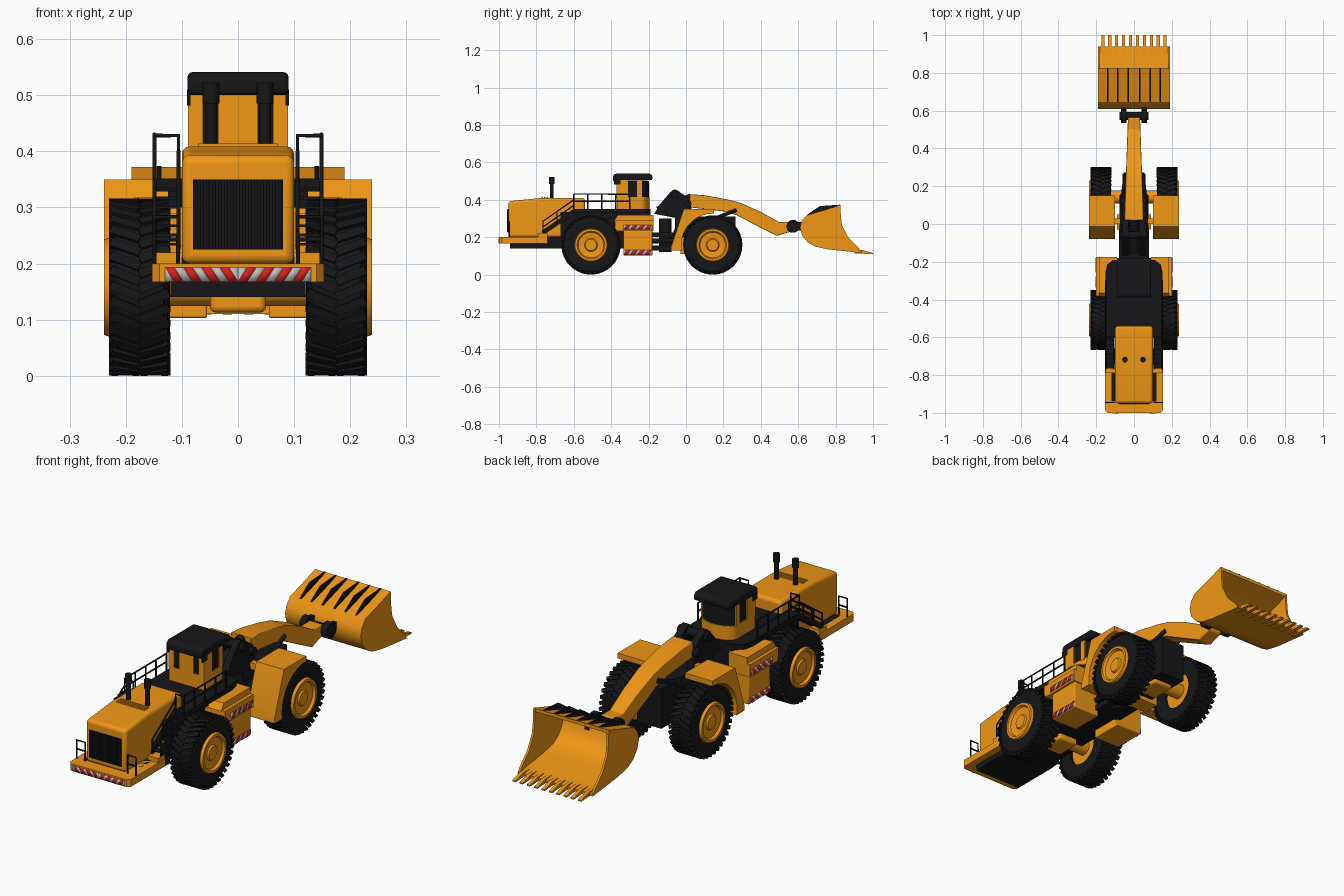
import bpy, bmesh
from math import radians, sin, cos, pi, tau
from mathutils import Matrix, Vector

if "Cube" in bpy.data.objects:
    bpy.data.objects.remove(bpy.data.objects["Cube"])


def material(name, rgb):
    m = bpy.data.materials.new(name)
    m.diffuse_color = (*rgb, 1)
    m.use_nodes = True
    m.node_tree.nodes["Principled BSDF"].inputs["Base Color"].default_value = m.diffuse_color
    return m


ORANGE = material("orange", (0.87, 0.31, 0.008))
BLACK = material("black", (0.008, 0.008, 0.009))
RED = material("red", (0.7, 0.015, 0.01))
WHITE = material("white", (0.5, 0.5, 0.5))


def finish(name, data, mats, mirror=False, bevel=0):
    o = bpy.data.objects.new(name, data)
    bpy.context.collection.objects.link(o)
    for m in mats:
        data.materials.append(m)
    if bevel:
        b = o.modifiers.new("bevel", 'BEVEL')
        b.width, b.segments = bevel, 3
        b.limit_method = 'ANGLE'
    if mirror:
        o.modifiers.new("mirror", 'MIRROR').use_mirror_merge = False
    return o


def to_mesh(bm, name):
    bmesh.ops.recalc_face_normals(bm, faces=bm.faces)
    me = bpy.data.meshes.new(name)
    bm.to_mesh(me)
    bm.free()
    return me


def prism(name, pts, a, b, mat, axis='X', mirror=False, bevel=0):
    """Extrude a (y,z) profile along x, or an (x,y) profile along z, from a to b."""
    bm = bmesh.new()
    place = (lambda p, t: (t, *p)) if axis == 'X' else (lambda p, t: (*p, t))
    lo = [bm.verts.new(place(p, a)) for p in pts]
    hi = [bm.verts.new(place(p, b)) for p in pts]
    bm.faces.new(lo)
    bm.faces.new(hi)
    for i in range(len(pts)):
        j = (i + 1) % len(pts)
        bm.faces.new((lo[i], lo[j], hi[j], hi[i]))
    return finish(name, to_mesh(bm, name), [mat], mirror, bevel)


def box(name, x, y, z, mat, mirror=False, bevel=0):
    pts = [(y[0], z[0]), (y[1], z[0]), (y[1], z[1]), (y[0], z[1])]
    return prism(name, pts, x[0], x[1], mat, 'X', mirror, bevel)


def tubes(name, paths, r, mat, mirror=False):
    c = bpy.data.curves.new(name, 'CURVE')
    c.dimensions, c.bevel_depth, c.bevel_resolution, c.use_fill_caps = '3D', r, 3, True
    for path in paths:
        s = c.splines.new('POLY')
        s.points.add(len(path) - 1)
        for p, co in zip(s.points, path):
            p.co = (*co, 1)
    return finish(name, c, [mat], mirror)


def lathe(bm, profile, n=48):
    vs = [bm.verts.new((x, 0, r)) for x, r in profile]
    es = [bm.edges.new(e) for e in zip(vs, vs[1:])]
    bmesh.ops.spin(bm, geom=vs + es, axis=(1, 0, 0), cent=(0, 0, 0), angle=tau, steps=n)
    bmesh.ops.remove_doubles(bm, verts=bm.verts, dist=1e-5)


def hazard(name, start, u, length, height, n):
    """Diagonal red and white stripes on an upright board."""
    bm = bmesh.new()
    w, start, u = length / n, Vector(start), Vector(u)
    at = lambda k, z: bm.verts.new(start + u * min(max(k * w, 0), length) + Vector((0, 0, z)))
    for i in range(-1, n):
        f = bm.faces.new((at(i, 0), at(i + 1, 0), at(i + 2, height), at(i + 1, height)))
        f.material_index = i % 2
    o = finish(name, to_mesh(bm, name), [RED, WHITE], True)
    o.modifiers.new("thickness", 'SOLIDIFY').thickness = 0.002


# Wheels: tyre with chevron lugs, dished rim
for end, y in (("rear", -0.508), ("front", 0.143)):
    bm = bmesh.new()
    lathe(bm, [(.127, .08), (.121, .105), (.123, .138), (.133, .151), (.175, .153), (.217, .151),
               (.227, .138), (.23, .105), (.226, .083)])
    for i in range(36):
        for s in (-1, 1):
            m = (Matrix.Rotation(tau * (i + .25 * s) / 36, 4, 'X') @ Matrix.Translation((.175 + s * .026, 0, .151))
                 @ Matrix.Rotation(s * radians(22), 4, 'Z') @ Matrix.Diagonal((.056, .016, .013, 1)))
            bmesh.ops.create_cube(bm, size=1, matrix=m)
    finish(end + "_tyres", to_mesh(bm, "tyre"), [BLACK], True).location = (0, y, .158)
    bm = bmesh.new()
    lathe(bm, [(.14, 0), (.14, .082), (.224, .09), (.239, .085), (.239, .074), (.228, .068),
               (.224, .035), (.231, .03), (.231, 0)])
    finish(end + "_rims", to_mesh(bm, "rim"), [ORANGE], True).location = (0, y, .158)
    # Axle and differential
    tubes(end + "_axle", [[(-.15, y, .158), (.15, y, .158)]], .035, ORANGE)
    box(end + "_differential", (-.05, .05), (y - .06, y + .06), (.113, .2), ORANGE, bevel=.01)

# Rear chassis, counterweight and hood
box("rear_frame", (-.12, .12), (-.94, -.66), (.14, .2), BLACK)
box("rear_frame_middle", (-.1, .1), (-.67, -.19), (.14, .335), BLACK)
prism("counterweight", [(-.153, -.74), (-.153, -.985), (-.14, -1), (.14, -1), (.153, -.985), (.153, -.74)],
      .167, .2, ORANGE, 'Z')
box("counterweight_step", (.1, .152), (-.79, -.74), (.2, .22), ORANGE, True)
hazard("rear_hazard_board", (0, -1.001, .168), (1, 0, 0), .13, .025, 8)
prism("hood", [(-.95, .2), (-.95, .392), (-.78, .409), (-.54, .409), (-.54, .2)], -.1, .1, ORANGE, bevel=.014)
box("radiator_grille", (-.08, .08), (-.954, -.94), (.225, .35), BLACK)
tubes("grille_bars", [[(x * .0107, -.954, .227), (x * .0107, -.954, .348)] for x in range(-7, 8)], .003, BLACK)
for i in range(3):
    box("hood_vent", (-.07, .07), (-.772 + i * .013, -.764 + i * .013), (.405, .414), ORANGE)
tubes("exhaust_stacks", [[(.048, -.718, .4), (.048, -.718, .515)]], .011, BLACK, True)
tubes("exhaust_caps", [[(.048, -.718, .485), (.048, -.718, .523)]], .015, BLACK, True)

# Platform with rounded front corners
prism("platform", [(-.152, -.6), (.152, -.6), (.152, -.26), (.142, -.215), (.11, -.19),
                   (-.11, -.19), (-.142, -.215), (-.152, -.26)], .328, .352, BLACK, 'Z')
box("platform_skirt", (.1, .125), (-.58, -.39), (.3, .33), BLACK, True)

# Stairs with their rails
for x in (.103, .146):
    prism("stair_stringer", [(-.77, .22), (-.75, .22), (-.58, .335), (-.58, .352), (-.6, .352), (-.77, .235)],
          x, x + .005, BLACK, mirror=True)
for i in range(7):
    y, z = -.765 + i * .025, .232 + i * .0165
    box("stair_tread", (.105, .149), (y, y + .028), (z, z + .005), BLACK, True)
rails = []
for x in (.106, .149):
    rails += [[(x, -.765, .225), (x, -.765, .285), (x, -.6, .4)], [(x, -.765, .255), (x, -.6, .37)],
              [(x, -.69, .27), (x, -.69, .335)]]
tubes("stair_rails", rails, .0035, BLACK, True)

# Platform and rear deck railings
rails = [[(.149, -.6, .35), (.149, -.6, .43), (.149, -.3, .43)], [(.149, -.6, .392), (.149, -.3, .392)],
         [(.106, -.6, .35), (.106, -.6, .428), (.149, -.6, .428)]]
rails += [[(.149, y, .35), (.149, y, .43)] for y in (-.525, -.45, -.375, -.3)]
rails += [[(.107, -.945, .2), (.107, -.945, .283), (.149, -.945, .283), (.149, -.945, .2)],
          [(.107, -.945, .243), (.149, -.945, .243)]]
tubes("safety_railings", rails, .0037, BLACK, True)

# Cab with rounded front glass
front = [(.088 * cos(t * pi / 10), -.245 + .05 * sin(t * pi / 10)) for t in range(11)]
plan = [(-.088, -.37), (.088, -.37)] + front
prism("cab_base", plan, .35, .415, ORANGE, 'Z')
prism("cab_glass", [(x * .96, -.28 + (y + .28) * .96) for x, y in plan], .415, .5, BLACK, 'Z')
box("cab_rear_panel", (-.036, .036), (-.372, -.355), (.41, .505), ORANGE)
box("cab_rear_posts", (.062, .089), (-.371, -.31), (.41, .505), ORANGE, True)
box("cab_front_posts", (.078, .089), (-.262, -.235), (.41, .505), ORANGE, True)
prism("cab_roof", [(-.39, .5), (-.39, .53), (-.375, .541), (-.195, .541), (-.18, .53), (-.18, .505)],
      -.09, .09, BLACK, bevel=.008)
box("roof_side_visor", (.085, .091), (-.385, -.35), (.482, .51), BLACK, True)

# Side tanks with hazard boards
box("lower_tanks", (.055, .19), (-.335, -.18), (.103, .235), ORANGE, True, .004)
prism("upper_tanks", [(.09, -.38), (.2, -.38), (.2, -.175), (.09, -.175)], .232, .29, ORANGE, 'Z', True)
prism("tank_tops", [(-.385, .288), (-.175, .288), (-.175, .318), (-.365, .318)], .09, .185, ORANGE, mirror=True)
hazard("upper_side_hazard", (.201, -.335, .24), (0, 1, 0), .155, .026, 8)
hazard("lower_side_hazard", (.191, -.335, .106), (0, 1, 0), .155, .026, 8)

# Articulation joint
box("joint_plates", (-.07, .07), (-.19, -.03), (.13, .155), BLACK)
box("joint_upper_plate", (-.065, .065), (-.2, -.03), (.2, .225), BLACK)
tubes("joint_pin", [[(0, -.11, .12), (0, -.11, .3)]], .035, BLACK)
tubes("steering_cylinders", [[(.065, -.22, .18), (.065, 0, .18)]], .014, BLACK, True)

# Front frame and loader tower
box("front_frame", (-.062, .062), (-.06, .265), (.13, .31), BLACK)
box("front_frame_belly", (-.09, .09), (-.03, .05), (.11, .2), ORANGE)
prism("tower_plates", [(-.17, .325), (-.14, .375), (-.085, .44), (-.065, .456), (-.045, .45), (.02, .405), (.04, .3),
                       (-.06, .14), (-.1, .14), (-.04, .3)], .028, .06, BLACK, mirror=True)
tubes("tower_pins", [[(-.075, -.06, .425), (.075, -.06, .425)], [(-.075, .01, .38), (.075, .01, .38)]], .02, BLACK)
tubes("tilt_cylinder", [[(0, -.15, .34), (0, .03, .41)]], .025, BLACK)
tubes("lift_cylinders", [[(.06, -.06, .2), (.06, .15, .3)]], .018, BLACK, True)
tubes("lift_rods", [[(.06, .14, .295), (.045, .27, .345)]], .01, BLACK, True)

# Front fenders, arched over the wheel
arch = [(.143 + .168 * cos(radians(a)), .158 + .168 * sin(radians(a))) for a in range(90, 191, 10)]
prism("front_fenders", [(.15, .35), (.15, .326)] + arch + [(-.079, .13), (-.079, .15), (-.012, .35)],
      .1, .239, ORANGE, mirror=True)
box("fender_brackets", (.06, .11), (.0, .03), (.3, .33), ORANGE, True)

# Boom, tapering toward the bucket
boom = prism("boom", [(.02, .43), (.1, .424), (.22, .402), (.29, .384), (.4, .335), (.5, .28), (.56, .283), (.575, .26),
                      (.555, .228), (.485, .207), (.4, .25), (.27, .318), (.2, .338), (.02, .36)],
             -.05, .05, ORANGE, bevel=.003)
for v in boom.data.vertices:
    v.co.x *= 1 - .7 * max(v.co.y - .05, 0)
tubes("bucket_hinge", [[(-.078, .572, .258), (.078, .572, .258)]], .022, BLACK)
tubes("bucket_hinge_collars", [[(.04, .572, .258), (.07, .572, .258)]], .036, BLACK, True)
box("bucket_hinge_lugs", (.045, .065), (.57, .635), (.235, .28), BLACK, True)

# Bucket: curved shell, side plates, back ribs, lip teeth
outer = [(.825, .372), (.74, .345), (.645, .317), (.618, .285), (.609, .25), (.62, .21), (.65, .173), (.69, .15),
         (.76, .135), (.94, .115)]
inner = [(.94, .125), (.765, .148), (.7, .162), (.662, .183), (.635, .216), (.625, .25), (.633, .28), (.655, .303),
         (.745, .331), (.825, .357)]
prism("bucket_shell", outer + inner, -.187, .187, ORANGE)
prism("bucket_sides", outer + [(.925, .14), (.87, .195), (.835, .26), (.828, .31)], .18, .19, ORANGE, mirror=True)
for x in (.03, .085, .14):
    prism("bucket_ribs", [(.635, .3), (.65, .322), (.715, .366), (.825, .374), (.74, .34), (.645, .312)],
          x - .004, x + .004, BLACK, mirror=True)
for i in range(10):
    x = -.165 + i * .33 / 9
    prism("bucket_tooth", [(.9, .114), (.9, .132), (.945, .131), (1, .115), (1, .109)], x - .008, x + .008, ORANGE)

# Smooth shading that keeps the edges sharp
meshes = [o for o in bpy.context.scene.objects if o.type == 'MESH']
for o in meshes:
    o.select_set(True)
bpy.context.view_layer.objects.active = meshes[0]
bpy.ops.object.shade_smooth_by_angle(angle=radians(30))
